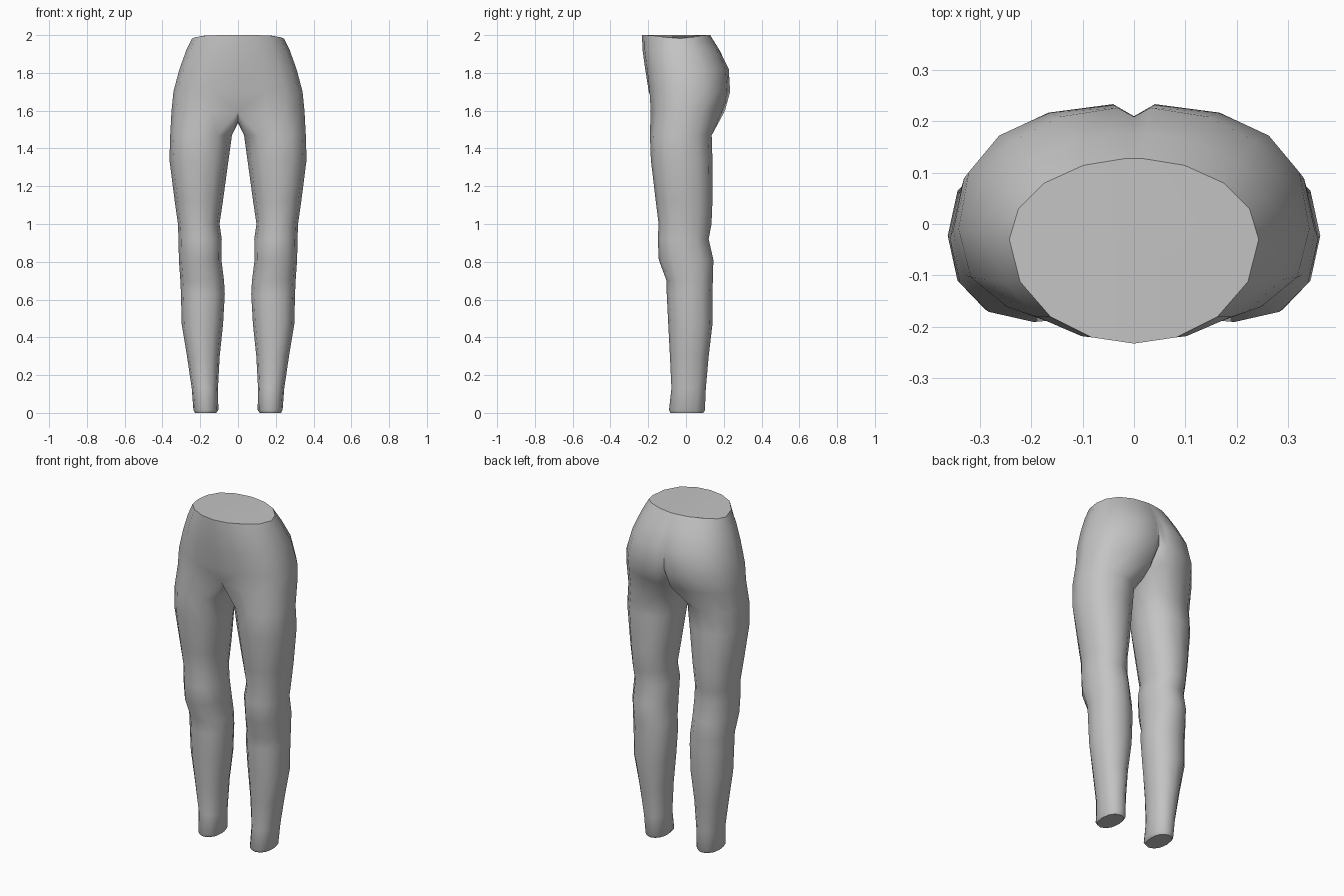
import bpy, bmesh, math

if "Cube" in bpy.data.objects:
    bpy.data.objects.remove(bpy.data.objects["Cube"])

# Angles around the ring, measured from the front towards the outer side
LEG_ANGLES = [-30, 0, 30, 60, 90, 120, 150, 180, 205, 230, 250, 270, 300]
HIP_ANGLES = [0, 20, 42, 66, 90, 112, 134, 156, 176, 180]
OUTER = len(HIP_ANGLES)

# Leg rings: height, inner x, outer x, front y, back y
LEG = [
    (0.0, 0.115, 0.228, -0.082, 0.092),
    (0.015, 0.104, 0.236, -0.09, 0.10),
    (0.13, 0.106, 0.245, -0.077, 0.105),
    (0.30, 0.097, 0.270, -0.085, 0.12),
    (0.47, 0.079, 0.298, -0.094, 0.14),
    (0.63, 0.070, 0.302, -0.102, 0.14),
    (0.70, 0.074, 0.305, -0.103, 0.142),
    (0.81, 0.088, 0.313, -0.144, 0.145),
    (0.92, 0.086, 0.315, -0.149, 0.12),
    (1.0, 0.098, 0.318, -0.145, 0.135),
    (1.12, 0.080, 0.335, -0.160, 0.14),
    (1.34, 0.050, 0.363, -0.186, 0.14),
    (1.47, 0.032, 0.359, -0.191, 0.136),
]

# Hip rings: height, half width, front y, back y, widest y, squareness, front dip, back cleft
HIP = [
    (1.60, 0.352, -0.196, 0.207, -0.01, 0.80, 0.035, 0.07),
    (1.70, 0.342, -0.202, 0.234, -0.01, 0.80, 0.005, 0.024),
    (1.82, 0.310, -0.216, 0.227, -0.015, 0.85, 0.0, 0.018),
    (1.92, 0.274, -0.230, 0.178, -0.025, 0.92, 0.0, 0.006),
    (2.0, 0.243, -0.233, 0.128, -0.03, 1.0, 0.0, 0.0),
]


def power(value, exponent):
    return math.copysign(abs(value) ** exponent, value)


def leg_ring(z, inner, outer, front, back):
    cx, rx = (inner + outer) / 2, (outer - inner) / 2
    cy, ry = (front + back) / 2, (back - front) / 2
    ring = []
    for angle in LEG_ANGLES:
        a = math.radians(angle)
        ring.append((cx + rx * power(math.sin(a), 0.9),
                     cy - ry * power(math.cos(a), 0.9), z))
    return ring


def hip_ring(z, width, front, back, mid, p, dip, cleft):
    ring = []
    for angle in HIP_ANGLES:
        a = math.radians(angle)
        s, c = max(math.sin(a), 0), math.cos(a)
        depth = mid - front if c > 0 else back - mid
        x = 0.0 if angle in (0, 180) else width * s ** p
        y = mid - depth * power(c, p)
        if angle == 0:
            y += dip
        elif angle == 180:
            y -= cleft
        # the waist falls slightly towards the sides
        ring.append((x, y, z - (0.018 * s ** 6 if z == 2.0 else 0)))
    return ring


bm = bmesh.new()


def add_ring(points):
    return [bm.verts.new(p) for p in points]


def bridge(a, b, closed):
    n = len(a)
    for i in range(n if closed else n - 1):
        j = (i + 1) % n
        bm.faces.new((a[i], a[j], b[j], b[i]))


# One leg from ankle to upper thigh
rings = [add_ring(leg_ring(*row)) for row in LEG]
bm.faces.new(rings[0])
for lower, upper in zip(rings, rings[1:]):
    bridge(lower, upper, True)

# Crotch: the inner side of the thigh meets the centre line
hips = [add_ring(hip_ring(*row)) for row in HIP]
crotch = add_ring([(0, 0.08, 1.555), (0, 0.0, 1.535), (0, -0.09, 1.545)])
bridge(rings[-1], hips[0] + crotch, True)

# Half of the hips up to the flat waist
for lower, upper in zip(hips, hips[1:]):
    bridge(lower, upper, False)
bm.faces.new(hips[-1])

# Mirror to the other side and weld along the centre
bmesh.ops.mirror(bm, geom=bm.verts[:] + bm.edges[:] + bm.faces[:],
                 axis='X', merge_dist=0.0005)
bmesh.ops.remove_doubles(bm, verts=bm.verts[:], dist=0.0005)
bmesh.ops.recalc_face_normals(bm, faces=bm.faces[:])

mesh = bpy.data.meshes.new("hips_and_legs")
bm.to_mesh(mesh)
bm.free()
body = bpy.data.objects.new("hips_and_legs", mesh)
bpy.context.collection.objects.link(body)

grey = bpy.data.materials.new("plain grey")
grey.diffuse_color = (0.55, 0.55, 0.55, 1)
grey.use_nodes = True
grey.node_tree.nodes["Principled BSDF"].inputs["Base Color"].default_value = grey.diffuse_color
mesh.materials.append(grey)

bpy.context.view_layer.objects.active = body
body.select_set(True)
bpy.ops.object.shade_smooth_by_angle(angle=math.radians(50))
